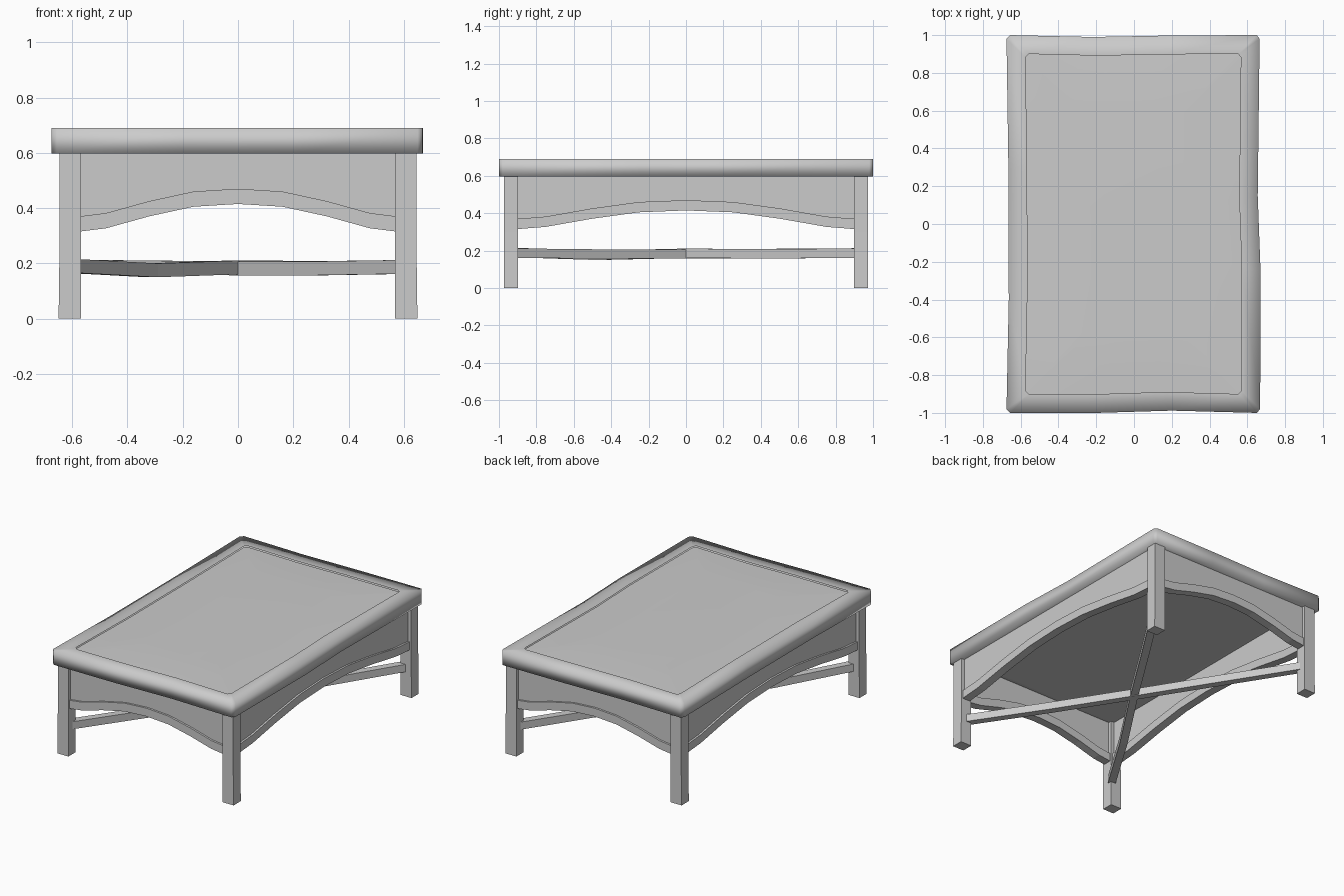
import bpy, bmesh
from mathutils import Vector

cube = bpy.data.objects.get("Cube")
if cube:
    bpy.data.objects.remove(cube, do_unlink=True)

grey = bpy.data.materials.new("plain grey")
grey.use_nodes = True
grey.diffuse_color = (0.6, 0.6, 0.6, 1)
grey.node_tree.nodes["Principled BSDF"].inputs["Base Color"].default_value = (0.6, 0.6, 0.6, 1)


def finish(name, bm, smooth=False):
    bmesh.ops.recalc_face_normals(bm, faces=bm.faces)
    for f in bm.faces:
        f.smooth = smooth
    mesh = bpy.data.meshes.new(name)
    bm.to_mesh(mesh)
    bm.free()
    mesh.materials.append(grey)
    obj = bpy.data.objects.new(name, mesh)
    bpy.context.collection.objects.link(obj)
    return obj


def loft(name, rings, smooth=False, cap_start=True, cap_end=True):
    """Skin a list of closed rings and cap the ends."""
    bm = bmesh.new()
    loops = [[bm.verts.new(p) for p in ring] for ring in rings]
    n = len(loops[0])
    for a, b in zip(loops, loops[1:]):
        for i in range(n):
            j = (i + 1) % n
            bm.faces.new((a[i], a[j], b[j], b[i]))
    if cap_start:
        bm.faces.new(loops[0][::-1])
    if cap_end:
        bm.faces.new(loops[-1])
    return finish(name, bm, smooth)


# Tabletop outline, slightly wavy with clipped corners
OUTLINE = [(-.655, -1), (-.2, -1), (.2, -.988), (.65, -1), (.668, -.98),
           (.67, -.25), (.655, .15), (.665, .98), (.65, 1), (.2, .998),
           (-.22, .99), (-.655, 1), (-.675, .98), (-.665, .3), (-.663, -.4), (-.675, -.98)]


def ring(inset, z):
    sx, sy = 1 - inset / .67, 1 - inset
    return [(x * sx, y * sy, z) for x, y in OUTLINE]


# Softly shaded rim with a slightly crowned panel set into it
loft("tabletop_rim", [ring(.1, .597), ring(0, .597), ring(0, .689), ring(.1, .689)],
     smooth=True, cap_end=False)
loft("tabletop_panel", [ring(.098, .680), ring(.25, .686), ring(.4, .689)],
     smooth=True, cap_start=False)

# Legs
for sy, end in ((-1, "front"), (1, "back")):
    for sx, side in ((-1, "right"), (1, "left")):
        def square(z, flare=0):
            x0, x1, y0, y1 = .567, .645 + flare, .897, .973
            return [(sx * x, sy * y, z) for x, y in ((x0, y0), (x1, y0), (x1, y1), (x0, y1))]
        loft(f"{end}_{side}_leg", [square(0, .004), square(.3), square(.6)])

# Arch under the aprons: fraction of half length, height of the trim underside
HALF = [(1, .315), (.83, .327), (.56, .37), (.28, .405), (0, .415)]
ARCH = [(-t, z) for t, z in HALF] + [(t, z) for t, z in HALF[-2::-1]]
TRIM = .055


def apron(name, length, offset, along_x):
    def place(u, v, z):
        return (u, v, z) if along_x else (v, u, z)

    def strip(part, thick, low, high):
        loft(part, [[place(t * length, offset + s * thick / 2, h)
                     for s, h in ((-1, low(z)), (1, low(z)), (1, high(z)), (-1, high(z)))]
                    for t, z in ARCH])
    strip(name + "_apron", .03, lambda z: z + TRIM / 2, lambda z: .6)
    strip(name + "_trim", .056, lambda z: z, lambda z: z + TRIM)


apron("front", .575, -.935, True)
apron("back", .575, .935, True)
apron("right", .905, -.607, False)
apron("left", .905, .607, False)


# Crossed stretchers between opposite legs
def stretcher(name, points, width=.048, height=.05):
    path = [Vector(p) for p in points]
    along = path[-1] - path[0]
    side = Vector((-along.y, along.x, 0)).normalized() * width / 2
    up = Vector((0, 0, height / 2))
    loft(name, [[p - side - up, p + side - up, p + side + up, p - side + up] for p in path])


stretcher("stretcher_a", [(-.59, -.92, .19), (-.31, -.47, .175), (0, 0, .186),
                          (.3, .47, .183), (.59, .92, .187)])
stretcher("stretcher_b", [(.59, -.92, .187), (.3, -.47, .182), (0, 0, .182),
                          (-.3, .47, .185), (-.59, .92, .188)])
